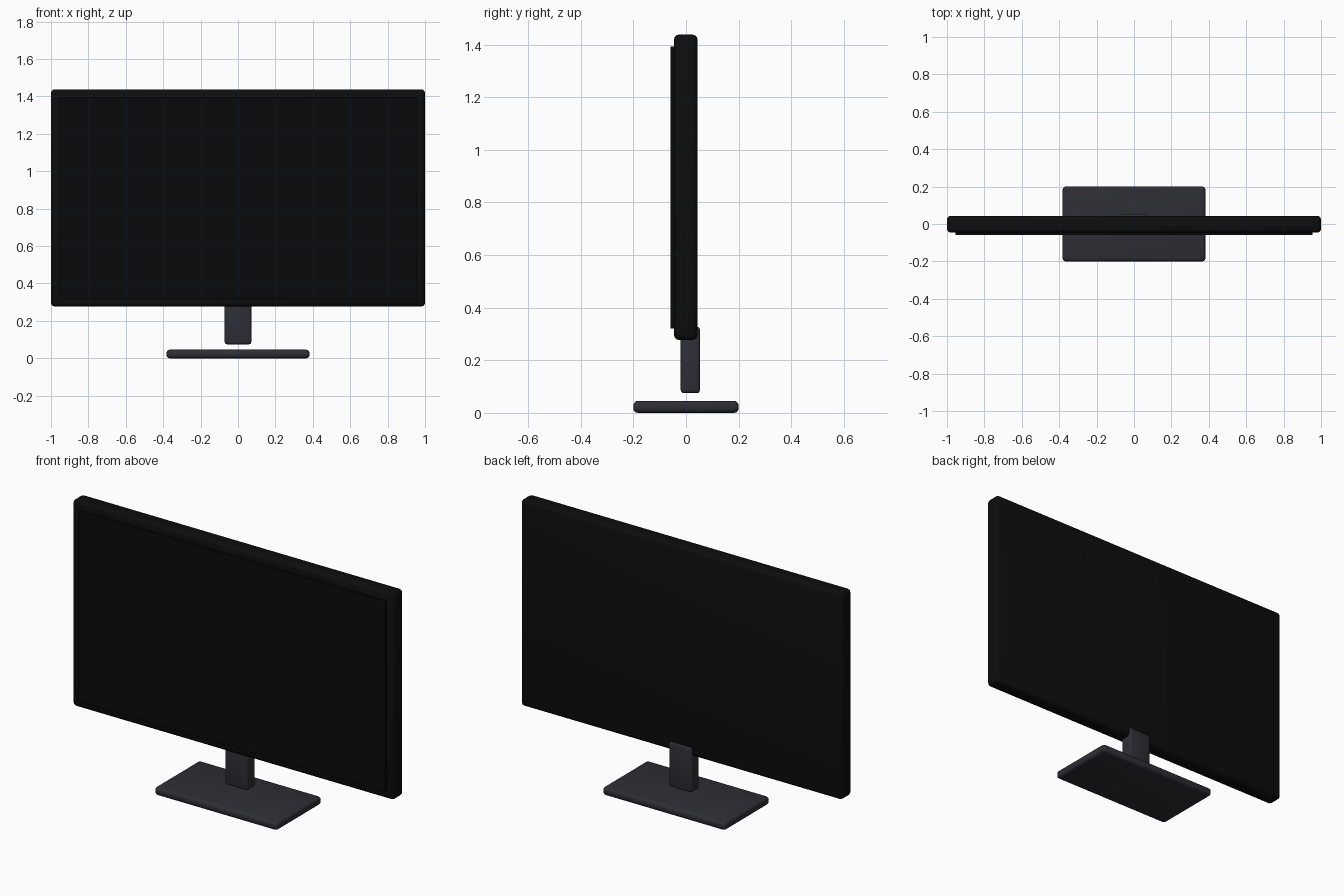
import bpy

if "Cube" in bpy.data.objects:
    bpy.data.objects.remove(bpy.data.objects["Cube"])


def material(name, rgb):
    m = bpy.data.materials.new(name)
    m.diffuse_color = (*rgb, 1)
    m.use_nodes = True
    m.node_tree.nodes["Principled BSDF"].inputs["Base Color"].default_value = m.diffuse_color
    return m


shell_black = material("shell black", (0.004, 0.004, 0.004))
screen_black = material("screen black", (0.003, 0.003, 0.004))
stand_grey = material("stand grey", (0.027, 0.027, 0.036))


def box(name, lo, hi, mat, bevel=0.0, segments=3):
    """Axis-aligned box between two corners, with optional rounded edges."""
    bpy.ops.mesh.primitive_cube_add(size=1, location=[(a + b) / 2 for a, b in zip(lo, hi)])
    ob = bpy.context.object
    ob.name = name
    ob.scale = [b - a for a, b in zip(lo, hi)]
    bpy.ops.object.transform_apply(location=False, rotation=False, scale=True)
    ob.data.materials.append(mat)
    if bevel:
        mod = ob.modifiers.new("rounded edges", 'BEVEL')
        mod.width = bevel
        mod.segments = segments
        bpy.ops.object.modifier_apply(modifier=mod.name)
        bpy.ops.object.shade_smooth_by_angle()
    return ob


# Display housing and the raised screen on its front
box("display_housing", (-1, -0.046, 0.277), (1, 0.044, 1.438), shell_black, 0.02)
box("screen", (-0.955, -0.058, 0.321), (0.955, -0.03, 1.393), screen_black)

# Stand: neck behind the lower edge, and the foot plate
box("stand_neck", (-0.071, -0.02, 0.075), (0.071, 0.053, 0.328), stand_grey, 0.012)
box("stand_base", (-0.382, -0.2, 0), (0.382, 0.2, 0.046), stand_grey, 0.017)
